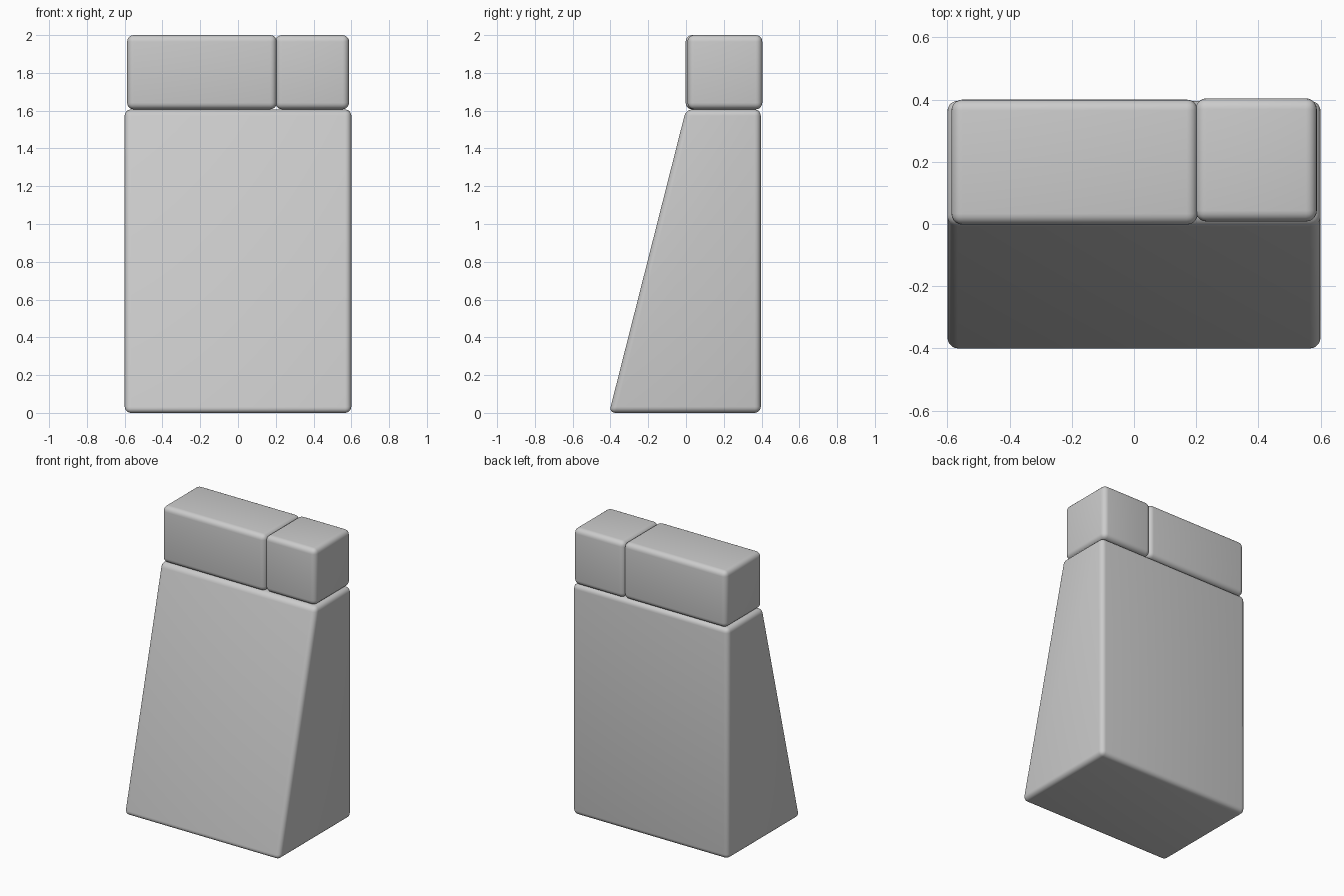
import bpy

if "Cube" in bpy.data.objects:
    bpy.data.objects.remove(bpy.data.objects["Cube"])

def rounded_prism(name, profile, x0, x1, radius):
    """Extrude a (y, z) profile along x and round its edges."""
    n = len(profile)
    verts = [(x, y, z) for x in (x0, x1) for y, z in profile]
    faces = [tuple(range(n))[::-1], tuple(range(n, 2 * n))]
    faces += [(i, (i + 1) % n, n + (i + 1) % n, n + i) for i in range(n)]
    mesh = bpy.data.meshes.new(name)
    mesh.from_pydata(verts, [], faces)
    obj = bpy.data.objects.new(name, mesh)
    bpy.context.collection.objects.link(obj)
    bpy.context.view_layer.objects.active = obj
    obj.select_set(True)
    bpy.ops.object.mode_set(mode='EDIT')
    bpy.ops.mesh.select_all(action='SELECT')
    bpy.ops.mesh.normals_make_consistent(inside=False)
    bpy.ops.object.mode_set(mode='OBJECT')
    bevel = obj.modifiers.new("rounded_edges", 'BEVEL')
    bevel.width = radius
    bevel.segments = 5
    bevel.limit_method = 'NONE'
    bpy.ops.object.modifier_apply(modifier=bevel.name)
    bpy.ops.object.shade_smooth_by_angle()
    obj.select_set(False)
    return obj

def box_profile(y0, y1, z0, z1):
    return [(y0, z0), (y1, z0), (y1, z1), (y0, z1)]

# Tall body with a sloping front
rounded_prism("wedge_body", [(-0.407, 0), (0.396, 0), (0.396, 1.606), (0.0, 1.606)],
              -0.6, 0.6, 0.033)

# Two blocks resting on the narrow top
rounded_prism("long_top_block", box_profile(-0.002, 0.4, 1.607, 2.0), -0.587, 0.205, 0.035)
rounded_prism("short_top_block", box_profile(0.008, 0.404, 1.607, 2.0), 0.198, 0.588, 0.035)
